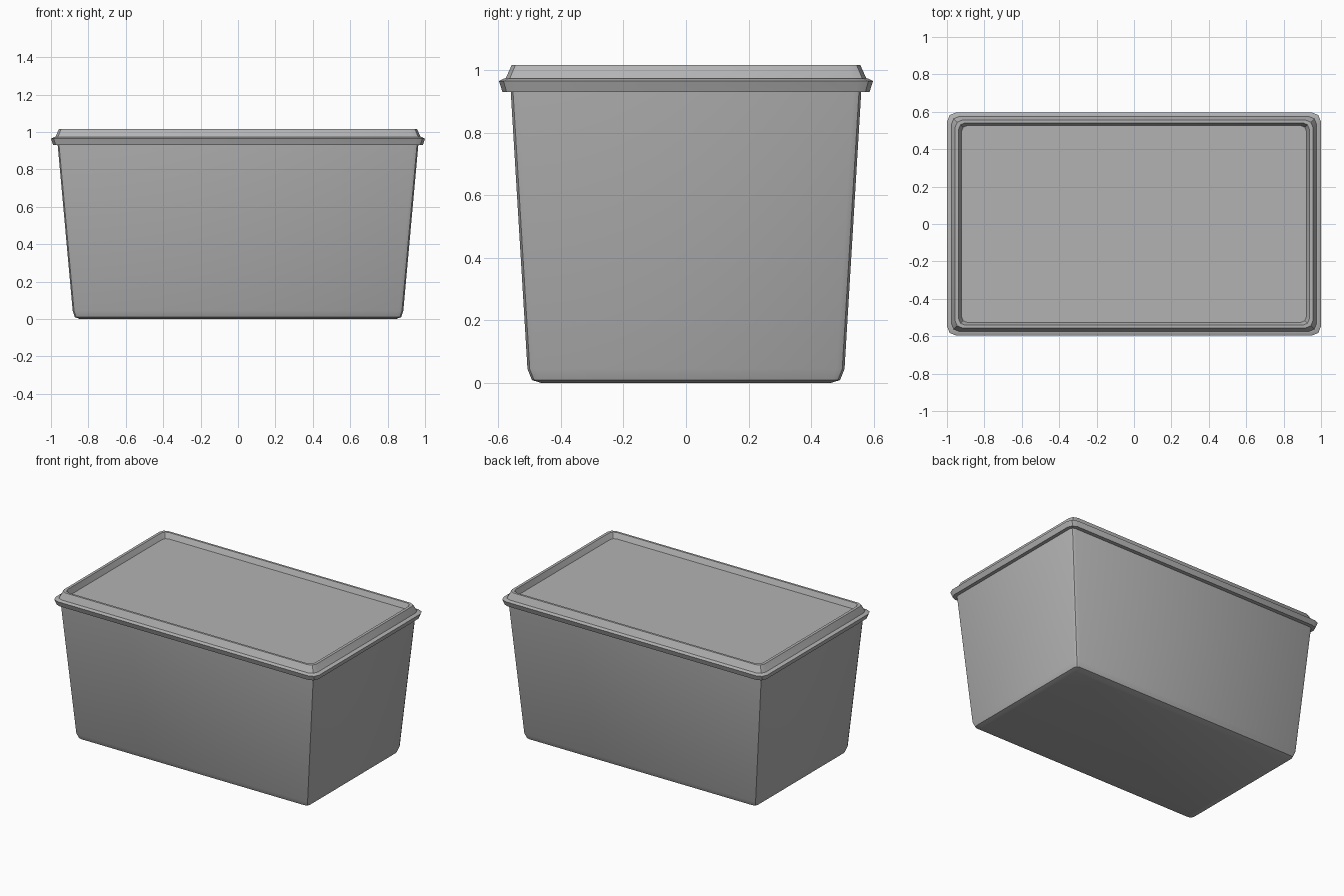
import bpy, bmesh, math

cube = bpy.data.objects.get("Cube")
if cube:
    bpy.data.objects.remove(cube, do_unlink=True)

plastic = bpy.data.materials.new("grey plastic")
plastic.use_nodes = True
grey = (0.45, 0.45, 0.45, 1)
plastic.diffuse_color = grey
plastic.node_tree.nodes["Principled BSDF"].inputs["Base Color"].default_value = grey


def ring(bm, hx, hy, z, r, steps=2):
    """One rounded rectangle of vertices, counter-clockwise."""
    verts = []
    for i, (sx, sy) in enumerate([(1, 1), (-1, 1), (-1, -1), (1, -1)]):
        for k in range(steps + 1):
            a = math.pi / 2 * (i + k / steps)
            verts.append(bm.verts.new((sx * (hx - r) + r * math.cos(a),
                                       sy * (hy - r) + r * math.sin(a), z)))
    return verts


def loft(name, sections, cap_first, cap_last):
    """Skin a stack of rounded rectangles (half x, half y, height, radius)."""
    bm = bmesh.new()
    rings = [ring(bm, *s) for s in sections]
    for a, b in zip(rings, rings[1:]):
        for i in range(len(a)):
            j = (i + 1) % len(a)
            bm.faces.new((a[i], a[j], b[j], b[i]))
    if cap_first:
        bm.faces.new(list(reversed(rings[0])))
    if cap_last:
        bm.faces.new(rings[-1])
    mesh = bpy.data.meshes.new(name)
    bm.to_mesh(mesh)
    bm.free()
    mesh.materials.append(plastic)
    obj = bpy.data.objects.new(name, mesh)
    bpy.context.collection.objects.link(obj)
    bpy.ops.object.select_all(action='DESELECT')
    obj.select_set(True)
    bpy.context.view_layer.objects.active = obj
    bpy.ops.object.shade_smooth_by_angle(angle=math.radians(30))
    return obj


# Tapered tub with softened bottom edge
loft("tub", [
    (0.845, 0.46, 0.0, 0.02),
    (0.873, 0.492, 0.01, 0.025),
    (0.884, 0.506, 0.045, 0.025),
    (0.965, 0.56, 0.94, 0.025),
], True, False)

# Lid: overhanging lip, sloped shoulder, raised ridge and recessed panel
loft("lid", [
    (0.955, 0.55, 0.93, 0.025),
    (0.988, 0.586, 0.93, 0.045),
    (1.0, 0.597, 0.964, 0.05),
    (0.985, 0.582, 0.972, 0.05),
    (0.977, 0.576, 0.972, 0.045),
    (0.957, 0.556, 1.016, 0.04),
    (0.938, 0.541, 1.016, 0.035),
    (0.922, 0.526, 0.98, 0.03),
], False, True)
